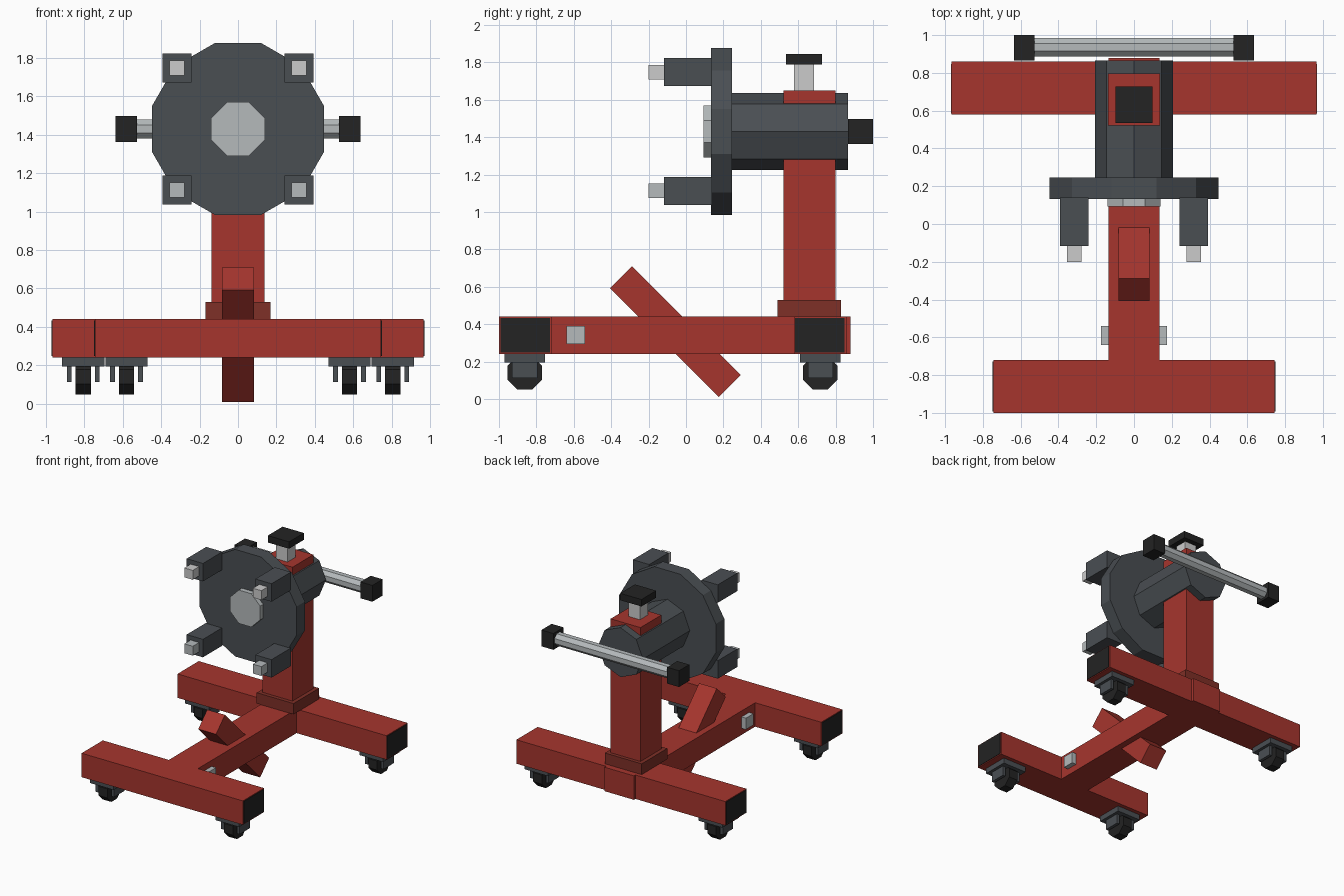
import bpy, bmesh
from math import pi
from mathutils import Matrix, Vector

if "Cube" in bpy.data.objects:
    bpy.data.objects.remove(bpy.data.objects["Cube"], do_unlink=True)


def material(name, rgb):
    m = bpy.data.materials.new(name)
    m.use_nodes = True
    colour = (*rgb, 1)
    m.diffuse_color = colour
    m.node_tree.nodes["Principled BSDF"].inputs["Base Color"].default_value = colour
    return m


RED = material("red_paint", (0.38, 0.036, 0.027))
DARK_RED = material("dark_red_paint", (0.21, 0.029, 0.02))
GREY = material("dark_grey_metal", (0.068, 0.077, 0.086))
BLACK = material("black_rubber", (0.017, 0.017, 0.017))
STEEL = material("steel", (0.46, 0.49, 0.5))
LIGHT = material("light_metal", (0.6, 0.6, 0.6))


def finish(name, bm, mat):
    bmesh.ops.recalc_face_normals(bm, faces=bm.faces)
    mesh = bpy.data.meshes.new(name)
    bm.to_mesh(mesh)
    bm.free()
    mesh.materials.append(mat)
    ob = bpy.data.objects.new(name, mesh)
    bpy.context.collection.objects.link(ob)
    return ob


def box(name, x, y, z, mat):
    """Box from (min, max) ranges on each axis."""
    lo, hi = Vector((x[0], y[0], z[0])), Vector((x[1], y[1], z[1]))
    bm = bmesh.new()
    bmesh.ops.create_cube(bm, size=1, matrix=Matrix.Translation((lo + hi) / 2)
                          @ Matrix.Diagonal((*(hi - lo), 1)))
    return finish(name, bm, mat)


def prism(name, axis, centre, radius, length, sides, mat, flat=True):
    """Low-sided cylinder along X or Y, flat or corner upward."""
    turn = Matrix.Rotation(pi / 2, 4, 'X' if axis == 'Y' else 'Y')
    spin = Matrix.Rotation(pi / sides if flat else 0, 4, 'Z')
    bm = bmesh.new()
    bmesh.ops.create_cone(bm, cap_ends=True, segments=sides, radius1=radius,
                          radius2=radius, depth=length,
                          matrix=Matrix.Translation(centre) @ turn @ spin)
    return finish(name, bm, mat)


def around(c, half):
    return (c - half, c + half)


# Floor frame
BEAM_Z = (0.24, 0.44)
box("spine_beam", (-0.135, 0.135), (-0.74, 0.88), BEAM_Z, RED)
box("front_beam", (-0.745, 0.745), (-1, -0.72), BEAM_Z, RED)
box("rear_beam", (-0.965, 0.965), (0.58, 0.86), BEAM_Z, RED)
box("spine_pin", (-0.175, 0.175), (-0.64, -0.54), (0.295, 0.39), STEEL)

# Diagonal brace through the spine
brace = box("diagonal_brace", (-0.082, 0.082), (-0.412, 0.412), (-0.083, 0.083), RED)
brace.location = (0, -0.057, 0.36)
brace.rotation_euler.x = -pi / 4

# Beam end caps and casters
for side, s in (("left", 1), ("right", -1)):
    for end, tip, mid, wx, wy in (("front", 0.745, -0.86, 0.58, -0.862),
                                  ("rear", 0.965, 0.716, 0.805, 0.718)):
        tag = f"{end}_{side}"
        box("end_cap_" + tag, around(s * tip, 0.004), around(mid, 0.132),
            (0.248, 0.434), BLACK)
        x = s * wx
        box("caster_plate_" + tag, around(x, 0.11), around(wy, 0.108), (0.195, 0.24), GREY)
        prism("caster_wheel_" + tag, 'X', (x, wy, 0.141), 0.099, 0.08, 8, BLACK)
        for n, off in (("inner", -0.073), ("outer", 0.073)):
            box(f"caster_fork_{n}_{tag}", around(x + s * off, 0.0125),
                around(wy, 0.067), (0.113, 0.2), GREY)

# Column with its foot collar
box("column", (-0.138, 0.138), (0.522, 0.798), (0.44, 1.648), RED)
box("column_collar", (-0.17, 0.17), (0.49, 0.828), (0.44, 0.53), DARK_RED)

# Rotating head
HEAD = 1.43
prism("head_barrel", 'Y', (0, 0.552, HEAD), 0.207, 0.626, 8, GREY, flat=False)
prism("face_plate", 'Y', (0, 0.189, HEAD), 0.463, 0.112, 12, GREY)
prism("face_hub", 'Y', (0, 0.12, HEAD), 0.151, 0.055, 8, STEEL)

# Four mounting arms with pins
for side, s in (("left", 1), ("right", -1)):
    for level, v, mat in (("upper", 1, LIGHT), ("lower", -1, STEEL)):
        x, z = s * 0.317, HEAD + v * 0.317
        box(f"arm_{level}_{side}", around(x, 0.075), (-0.117, 0.14), around(z, 0.075), GREY)
        box(f"arm_pin_{level}_{side}", around(x, 0.039), (-0.2, -0.11), around(z, 0.039), mat)

# Locking knob on top
box("knob_stem", around(0, 0.054), around(0.631, 0.054), (1.64, 1.79), LIGHT)
box("knob_cap", around(0, 0.098), around(0.631, 0.097), (1.787, 1.845), BLACK)

# Turning handle at the back
prism("handle_bar", 'X', (0, 0.935, HEAD), 0.053, 1.1, 8, STEEL)
for side, s in (("left", 1), ("right", -1)):
    box("handle_grip_" + side, around(s * 0.581, 0.055), (0.865, 1.0),
        around(HEAD, 0.068), BLACK)
